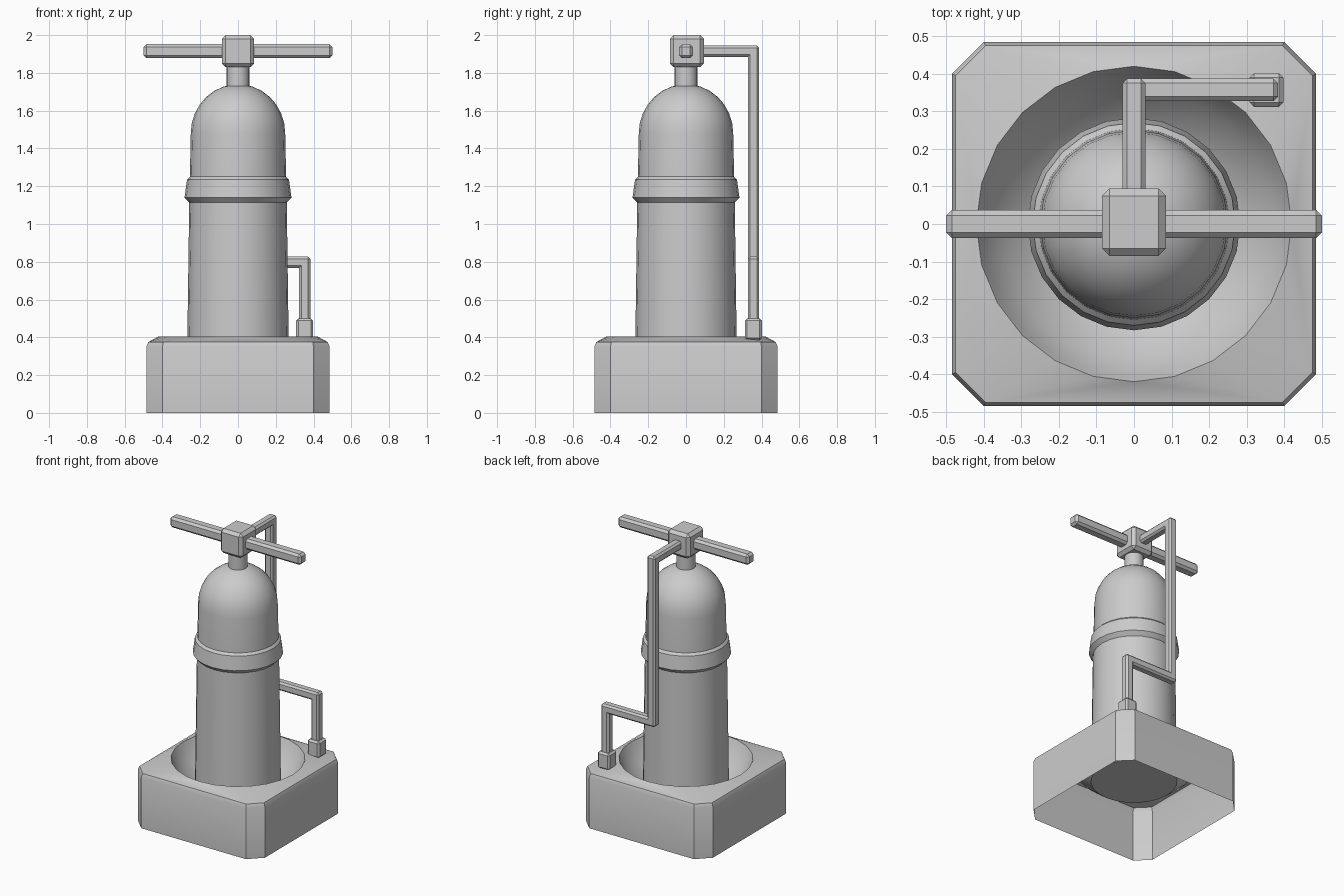
import bpy, bmesh, math
from mathutils import Vector

if "Cube" in bpy.data.objects:
    bpy.data.objects.remove(bpy.data.objects["Cube"], do_unlink=True)

grey = bpy.data.materials.new("plain grey")
grey.use_nodes = True
grey.diffuse_color = (0.6, 0.6, 0.6, 1)
grey.node_tree.nodes["Principled BSDF"].inputs["Base Color"].default_value = (0.6, 0.6, 0.6, 1)
SIDES = 24


def finish(name, bm, smooth=None):
    bmesh.ops.recalc_face_normals(bm, faces=bm.faces)
    mesh = bpy.data.meshes.new(name)
    bm.to_mesh(mesh)
    bm.free()
    mesh.materials.append(grey)
    obj = bpy.data.objects.new(name, mesh)
    bpy.context.collection.objects.link(obj)
    if smooth:
        bpy.ops.object.select_all(action='DESELECT')
        obj.select_set(True)
        bpy.context.view_layer.objects.active = obj
        bpy.ops.object.shade_smooth_by_angle(angle=math.radians(smooth))
    return obj


def ring(bm, points):
    verts = [bm.verts.new(p) for p in points]
    return [bm.edges.new((v, verts[(i + 1) % len(verts)])) for i, v in enumerate(verts)]


def circle(r, z):
    steps = [2 * math.pi * i / SIDES for i in range(SIDES)]
    return [(r * math.cos(a), r * math.sin(a), z) for a in steps]


def octagon(half, corner, z):
    quarter = [(half, -corner), (half, corner)]
    points = []
    for _ in range(4):
        points += [(x, y, z) for x, y in quarter]
        quarter = [(-y, x) for x, y in quarter]
    return points


def loft(name, loops, smooth, cap=False):
    bm = bmesh.new()
    rings = [ring(bm, points) for points in loops]
    for a, b in zip(rings, rings[1:]):
        bmesh.ops.bridge_loops(bm, edges=a + b)
    if cap:
        bmesh.ops.holes_fill(bm, edges=rings[0] + rings[-1])
    return finish(name, bm, smooth)


def turned(name, profile, smooth=35, cap=False):
    return loft(name, [circle(r, z) for r, z in profile], smooth, cap)


def block(name, low, high, bevel):
    low, high = Vector(low), Vector(high)
    bm = bmesh.new()
    bmesh.ops.create_cube(bm, size=1)
    for v in bm.verts:
        v.co = (low + high) / 2 + v.co * (high - low)
    bmesh.ops.bevel(bm, geom=bm.edges[:], offset=bevel, segments=1, affect='EDGES')
    return finish(name, bm)


def pipe(name, start, end, half):
    reach = [(min(a, b) - half, max(a, b) + half) for a, b in zip(start, end)]
    return block(name, [r[0] for r in reach], [r[1] for r in reach], 0.012)


# Hollow base: chamfered walls open below, and a round sunken basin
base = [octagon(0.485, 0.40, 0), octagon(0.485, 0.40, 0.35), octagon(0.475, 0.395, 0.375)]
basin = [(0.42, 0.405), (0.41, 0.385), (0.36, 0.28), (0.27, 0.21)]
loft("base", base + [circle(r, z) for r, z in basin], 28)

# Column, collar, dome and neck
turned("column", [(0.27, 0.21), (0.268, 0.4), (0.258, 1.13)], cap=True)
turned("collar", [(0.255, 1.11), (0.283, 1.14), (0.27, 1.235), (0.25, 1.255)], smooth=15)
arc = [math.radians(a) for a in range(0, 85, 12)]
dome = [(0.25 * math.cos(a), 1.48 + 0.26 * math.sin(a)) for a in arc]
turned("dome", [(0.255, 1.24)] + dome, cap=True)
turned("neck", [(0.06, 1.7), (0.06, 1.86)], cap=True)

# Valve head with crossbar handle
block("valve_head", (-0.085, -0.085, 1.83), (0.085, 0.095, 2), 0.02)
block("crossbar", (-0.5, -0.037, 1.878), (0.5, 0.037, 1.952), 0.015)

# Thin pipe from the valve head down to the base
bends = [(0, 0.08, 1.915), (0, 0.357, 1.915), (0, 0.357, 0.797),
         (0.353, 0.357, 0.797), (0.353, 0.357, 0.42)]
parts = ["top_pipe", "tall_pipe", "side_pipe", "drop_pipe"]
for name, start, end in zip(parts, bends, bends[1:]):
    pipe(name, start, end, 0.03)
block("pipe_foot", (0.308, 0.312, 0.385), (0.398, 0.402, 0.5), 0.012)
